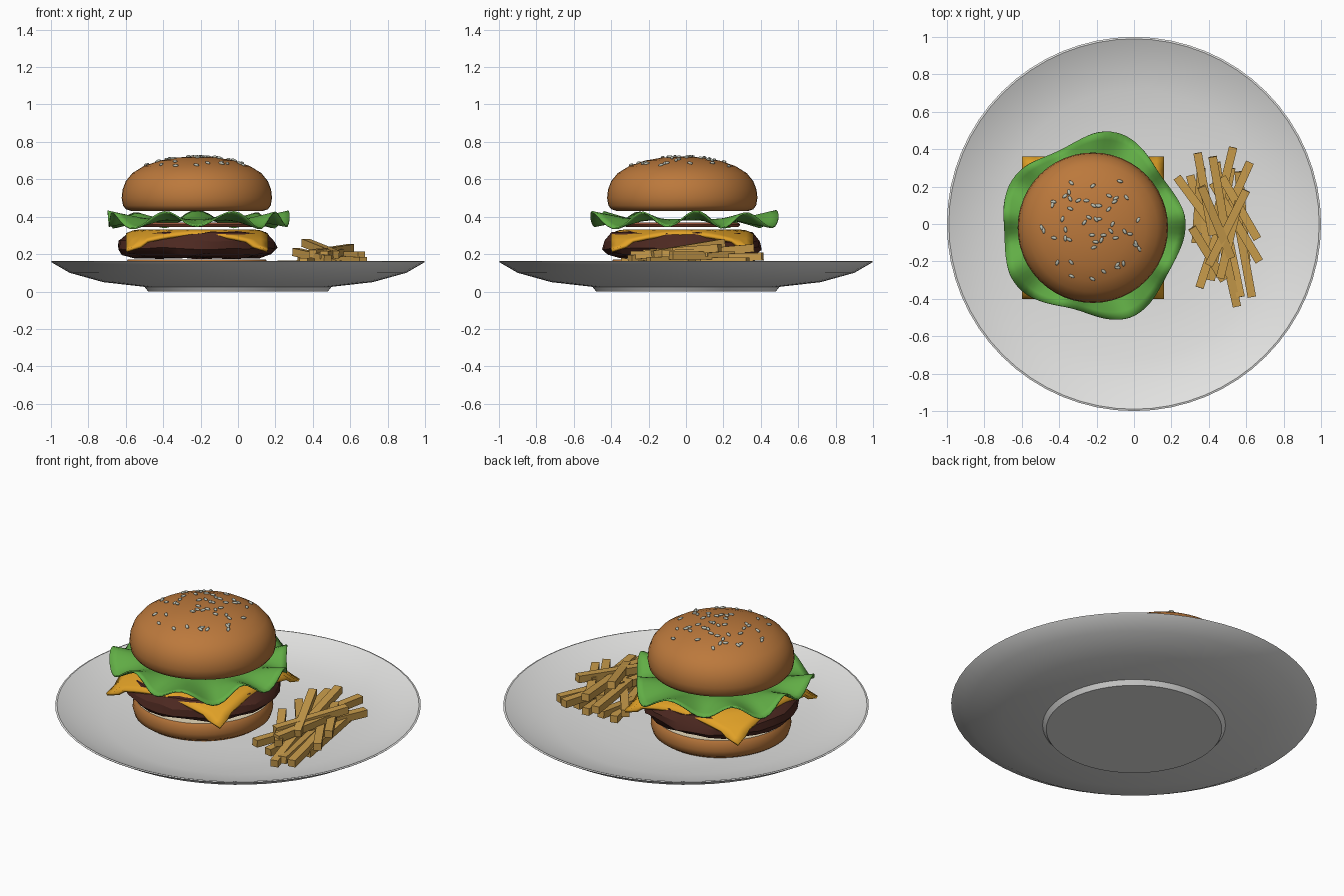
import bpy, bmesh, math, random
from mathutils import Vector, Matrix

random.seed(4)
if "Cube" in bpy.data.objects:
    bpy.data.objects.remove(bpy.data.objects["Cube"])


def material(name, r, g, b):
    m = bpy.data.materials.new(name)
    m.use_nodes = True
    m.diffuse_color = (r, g, b, 1)
    m.node_tree.nodes["Principled BSDF"].inputs["Base Color"].default_value = (r, g, b, 1)
    return m


white = material("plate white", .76, .76, .75)
crust = material("bun crust", .50, .19, .045)
cream = material("bun crumb", .8, .7, .5)
meat = material("patty brown", .075, .022, .015)
yellow = material("cheese yellow", .76, .36, .02)
green = material("lettuce green", .12, .42, .06)
red = material("tomato red", .3, .08, .04)
gold = material("fries gold", .58, .33, .07)
grey = material("seed grey", .5, .52, .44)

BURGER = Vector((-.22, -.02, 0))


def finish(name, bm, mats, smooth=None):
    bmesh.ops.recalc_face_normals(bm, faces=bm.faces)
    mesh = bpy.data.meshes.new(name)
    bm.to_mesh(mesh)
    bm.free()
    ob = bpy.data.objects.new(name, mesh)
    bpy.context.collection.objects.link(ob)
    for m in mats:
        mesh.materials.append(m)
    if smooth:
        bpy.ops.object.select_all(action='DESELECT')
        bpy.context.view_layer.objects.active = ob
        ob.select_set(True)
        bpy.ops.object.shade_smooth_by_angle(angle=math.radians(smooth))
    return ob


def lathe(profile, steps, centre):
    """Closed solid spun from (radius, height) pairs that start and end on the axis."""
    bm = bmesh.new()
    pts = [bm.verts.new((r, 0, z)) for r, z in profile]
    edges = [bm.edges.new(p) for p in zip(pts, pts[1:])]
    bmesh.ops.spin(bm, geom=pts + edges, cent=(0, 0, 0), axis=(0, 0, 1),
                   angle=math.tau, steps=steps, use_duplicate=False)
    bmesh.ops.remove_doubles(bm, verts=bm.verts, dist=.0005)
    bmesh.ops.translate(bm, verts=bm.verts, vec=centre)
    return bm


def cut_side(ob, direction):
    """Colour the flat sliced side of a bun with the second material."""
    for f in ob.data.polygons:
        if f.normal.z * direction > .95 and (f.center.z - .3) * direction < .2:
            f.material_index = 1


# Plate
plate = [(0, 0), (.48, 0), (.5, .025), (.72, .05), (.9, .1), (.995, .155), (1, .16), (.99, .163),
         (.89, .117), (.72, .078), (.5, .056), (.3, .05), (0, .05)]
finish("plate", lathe(plate, 64, Vector()), [white], 30)

# Bottom bun
bun = [(0, .05), (.34, .05), (.375, .075), (.385, .11), (.38, .155), (.37, .17), (0, .168)]
cut_side(finish("bottom_bun", lathe(bun, 48, BURGER), [crust, cream], 40), 1)

# Patty, slightly lumpy around the sides
bm = lathe([(0, .18), (.34, .18), (.4, .2), (.425, .23), (.42, .27), (.38, .31), (.3, .325), (0, .325)],
           28, BURGER)
for v in bm.verts:
    if (v.co - BURGER).xy.length > .3:
        v.co += Vector([random.uniform(-.008, .008) for _ in range(3)])
finish("patty", bm, [meat], 25)

# Cheese slice, drooping towards the corners
bm = bmesh.new()
bmesh.ops.create_grid(bm, x_segments=20, y_segments=20, size=.38)
for v in bm.verts:
    droop = max(0, v.co.xy.length - .33)
    v.co.z = .332 - .42 * droop - .02 * (droop > .15)
    v.co += BURGER
cheese = finish("cheese_slice", bm, [yellow], 40)
cheese.modifiers.new("thickness", 'SOLIDIFY').thickness = .016

# Tomato slice
finish("tomato_slice", lathe([(0, .345), (.3, .345), (.31, .357), (.3, .37), (0, .37)], 32, BURGER),
       [red], 40)

# Lettuce leaf: flat middle and a wavy, irregular frill
bm = bmesh.new()
rings, steps = [0, .16, .28, .34, .38, .42, .46, .5], 96
grid = []
for r in rings:
    row = []
    for i in range(steps):
        a = math.tau * i / steps
        frill = max(0, (r - .3) / .2)
        lobe = .025 * math.cos(5 * a - .35) + .015 * math.cos(3 * a + 2.6)
        wave = .042 * math.sin(9 * a + .5 * math.sin(2 * a)) + .006 * math.cos(4 * a)
        rad = r + lobe * frill - .015 * frill
        row.append(bm.verts.new((rad * math.cos(a), rad * math.sin(a), .388 + wave * frill)))
    grid.append(row)
for inner, outer in zip(grid, grid[1:]):
    for i in range(steps):
        j = (i + 1) % steps
        bm.faces.new((inner[i], outer[i], outer[j], inner[j]))
bmesh.ops.remove_doubles(bm, verts=bm.verts, dist=.0005)
bmesh.ops.translate(bm, verts=bm.verts, vec=BURGER)
leaf = finish("lettuce", bm, [green], 50)
leaf.modifiers.new("thickness", 'SOLIDIFY').thickness = .008

# Top bun
dome = [(0, .435), (.35, .43), (.38, .44), (.395, .46), (.402, .5), (.397, .545), (.38, .59),
        (.345, .633), (.285, .67), (.2, .7), (.1, .717), (0, .722)]
cut_side(finish("top_bun", lathe(dome, 48, BURGER), [crust, cream], 40), -1)

# Sesame seeds resting on the dome
top = dome[6:]
bm = bmesh.new()
for _ in range(52):
    r, a = .29 * math.sqrt(random.random()), random.uniform(0, math.tau)
    for (r1, z1), (r0, z0) in zip(top, top[1:]):
        if r0 <= r <= r1:
            z = z0 + (z1 - z0) * (r - r0) / (r1 - r0)
            normal = Vector(((z0 - z1) * math.cos(a), (z0 - z1) * math.sin(a), r1 - r0))
    place = (Matrix.Translation(BURGER + Vector((r * math.cos(a), r * math.sin(a), z + .003)))
             @ normal.to_track_quat('Z', 'Y').to_matrix().to_4x4()
             @ Matrix.Rotation(random.uniform(0, math.pi), 4, 'Z')
             @ Matrix.Diagonal((.017, .009, .007, 1)))
    bmesh.ops.create_uvsphere(bm, u_segments=8, v_segments=6, radius=1, matrix=place)
finish("sesame_seeds", bm, [grey], 60)

# Fries: back end, front end (x, y), stacked upwards in list order
fries = [(.3, .26, .42, -.2), (.36, .3, .33, -.1), (.44, .33, .5, -.15), (.52, .3, .41, -.3),
         (.56, .28, .6, -.2), (.47, .1, .57, -.39), (.55, .05, .63, -.39), (.44, .05, .55, -.44),
         (.23, .25, .46, -.06), (.5, .12, .35, -.34), (.62, .33, .45, -.05), (.42, .22, .67, -.2),
         (.34, .38, .42, -.06), (.53, .41, .43, .0), (.31, -.02, .48, -.3), (.47, .25, .66, -.08),
         (.56, .12, .46, -.29), (.42, .36, .5, -.1), (.6, .18, .4, -.22), (.36, .2, .52, -.18)]
for n, (x0, y0, x1, y1) in enumerate(fries):
    z = .095 + .0065 * n
    tilt = random.uniform(-.01, .045)
    back, front = Vector((x0, y0, z + tilt)), Vector((x1, y1, z - tilt * .5))
    axis = back - front
    bm = bmesh.new()
    bmesh.ops.create_cube(bm, size=1, matrix=Matrix.Translation((back + front) / 2)
                          @ axis.to_track_quat('Y', 'Z').to_matrix().to_4x4()
                          @ Matrix.Diagonal((.045, axis.length, .042, 1)))
    finish(f"fry_{n + 1}", bm, [gold])
